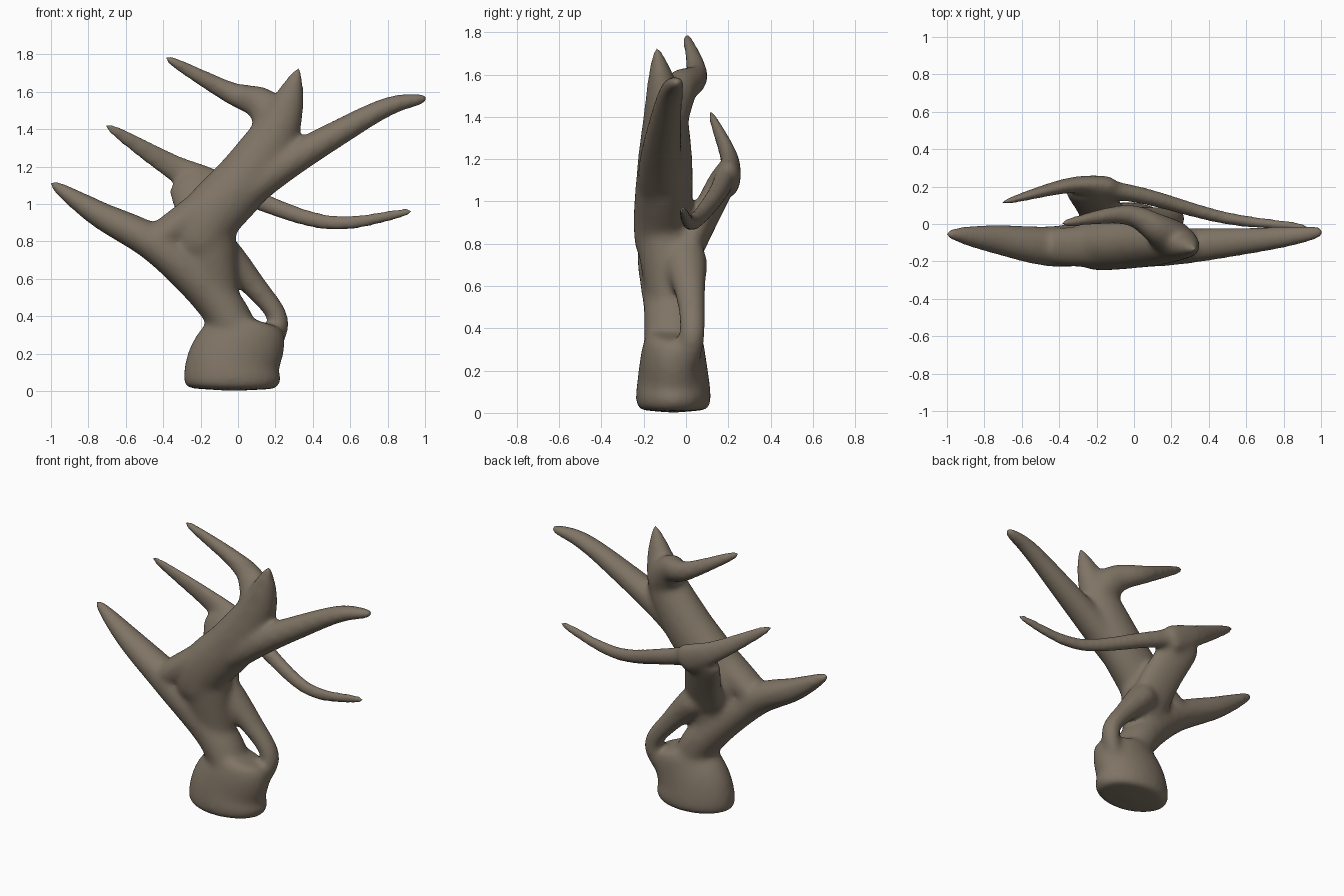
import bpy, bmesh, math
from mathutils import Vector

if "Cube" in bpy.data.objects:
    bpy.data.objects.remove(bpy.data.objects["Cube"], do_unlink=True)

SIDES, STEPS = 24, 10
DEPTH_AXIS = Vector((0, 1, 0))


def spline(points):
    """Smooth path passing through the points."""
    pts = [Vector(p) for p in points]
    pts = [pts[0] * 2 - pts[1]] + pts + [pts[-1] * 2 - pts[-2]]
    path = []
    for before, start, end, after in zip(pts, pts[1:], pts[2:], pts[3:]):
        for k in range(STEPS):
            t = k / STEPS
            slope_in, slope_out = (end - before) / 2, (after - start) / 2
            ease = t * t * (3 - 2 * t)
            path.append(start.lerp(end, ease) + slope_in * t * (1 - t) ** 2
                        - slope_out * t * t * (1 - t))
    return path + [pts[-2]]


def limb(bm, points, thick, thin, hold=1, depth=1):
    """Round-ended tapering tube; hold delays the taper, depth scales it front to back."""
    path = spline(points)
    last = len(path) - 1
    rings = []
    for i, centre in enumerate(path):
        t = i / last
        rounding = (1 - abs(2 * t - 1) ** 6) ** (1 / 6)
        radius = max((thick + (thin - thick) * t ** hold) * rounding, 0.004)
        tangent = (path[min(i + 1, last)] - path[max(i - 1, 0)]).normalized()
        across = DEPTH_AXIS.cross(tangent).normalized()
        inward = tangent.cross(across) * depth
        angles = [math.tau * k / SIDES for k in range(SIDES)]
        rings.append([bm.verts.new(centre + radius * (across * math.cos(a) + inward * math.sin(a)))
                      for a in angles])
    for lower, upper in zip(rings, rings[1:]):
        for k in range(SIDES):
            n = (k + 1) % SIDES
            bm.faces.new((lower[k], lower[n], upper[n], upper[k]))
    bm.faces.new(rings[0][::-1])
    bm.faces.new(rings[-1])


bm = bmesh.new()

# Stump, flaring neck and the main trunk ending in a short spike
limb(bm, [(-.03, -.06, 0), (-.025, -.06, .14), (.03, -.06, .27), (.06, -.05, .39)],
     thick=.28, thin=.2, depth=.68)
limb(bm, [(-.08, -.06, .4), (-.14, -.08, .62), (-.19, -.1, .92)], thick=.1, thin=.18, depth=.85)
limb(bm, [(-.2, -.1, .72), (-.17, -.11, .9), (.05, -.1, 1.15), (.22, -.1, 1.42), (.33, -.14, 1.74)],
     thick=.165, thin=.02, hold=4, depth=.85)

# Long side limbs, with a shoulder filling the left fork
limb(bm, [(.02, -.07, .25), (-.11, -.07, .48), (-.42, -.12, .77), (-.75, -.08, .95), (-1.01, -.05, 1.12)],
     thick=.125, thin=.03, hold=2, depth=1.1)
limb(bm, [(-.47, -.12, .78), (-.25, -.12, .94), (0, -.1, 1.13)], thick=.085, thin=.1, depth=1.2)
limb(bm, [(-.05, -.11, 1), (.2, -.12, 1.18), (.5, -.1, 1.36), (.8, -.07, 1.52), (1.02, -.04, 1.57)],
     thick=.115, thin=.033, depth=1.1)

# Curved horn at the top
limb(bm, [(.24, -.11, 1.37), (.13, -.03, 1.53), (-.05, .05, 1.6), (-.4, 0, 1.79)],
     thick=.14, thin=.03, hold=.8, depth=.9)

# Flat stalk at the back carrying a horn and a long whip
limb(bm, [(-.12, -.04, .66), (-.18, .08, .91), (-.27, .2, 1.15)], thick=.14, thin=.13, depth=.5)
limb(bm, [(-.1, .2, 1.08), (-.35, .205, 1.2), (-.72, .11, 1.43)],
     thick=.1, thin=.03, hold=1.3, depth=.6)
limb(bm, [(-.3, .21, 1.18), (.05, .15, 1.04), (.5, .03, .9), (.95, -.02, .965)],
     thick=.068, thin=.03, depth=.85)

# Thin strand closing the loop around the hole
limb(bm, [(.16, 0, .2), (.215, .03, .38), (.08, .02, .57), (-.1, -.01, .76)],
     thick=.055, thin=.12, hold=4, depth=1.1)

bmesh.ops.recalc_face_normals(bm, faces=bm.faces[:])
mesh = bpy.data.meshes.new("driftwood")
bm.to_mesh(mesh)
bm.free()
wood = bpy.data.objects.new("driftwood", mesh)
bpy.context.collection.objects.link(wood)

# Weathered wood colour
color = (.215, .175, .13, 1)
mat = bpy.data.materials.new("weathered_brown")
mat.use_nodes = True
mat.diffuse_color = color
mat.node_tree.nodes["Principled BSDF"].inputs["Base Color"].default_value = color
mesh.materials.append(mat)

# Fuse the limbs and soften the joints
fuse = wood.modifiers.new("fuse", "REMESH")
fuse.mode = "VOXEL"
fuse.voxel_size = .014
fuse.use_smooth_shade = True
soften = wood.modifiers.new("soften", "SMOOTH")
soften.factor = .5
soften.iterations = 28
